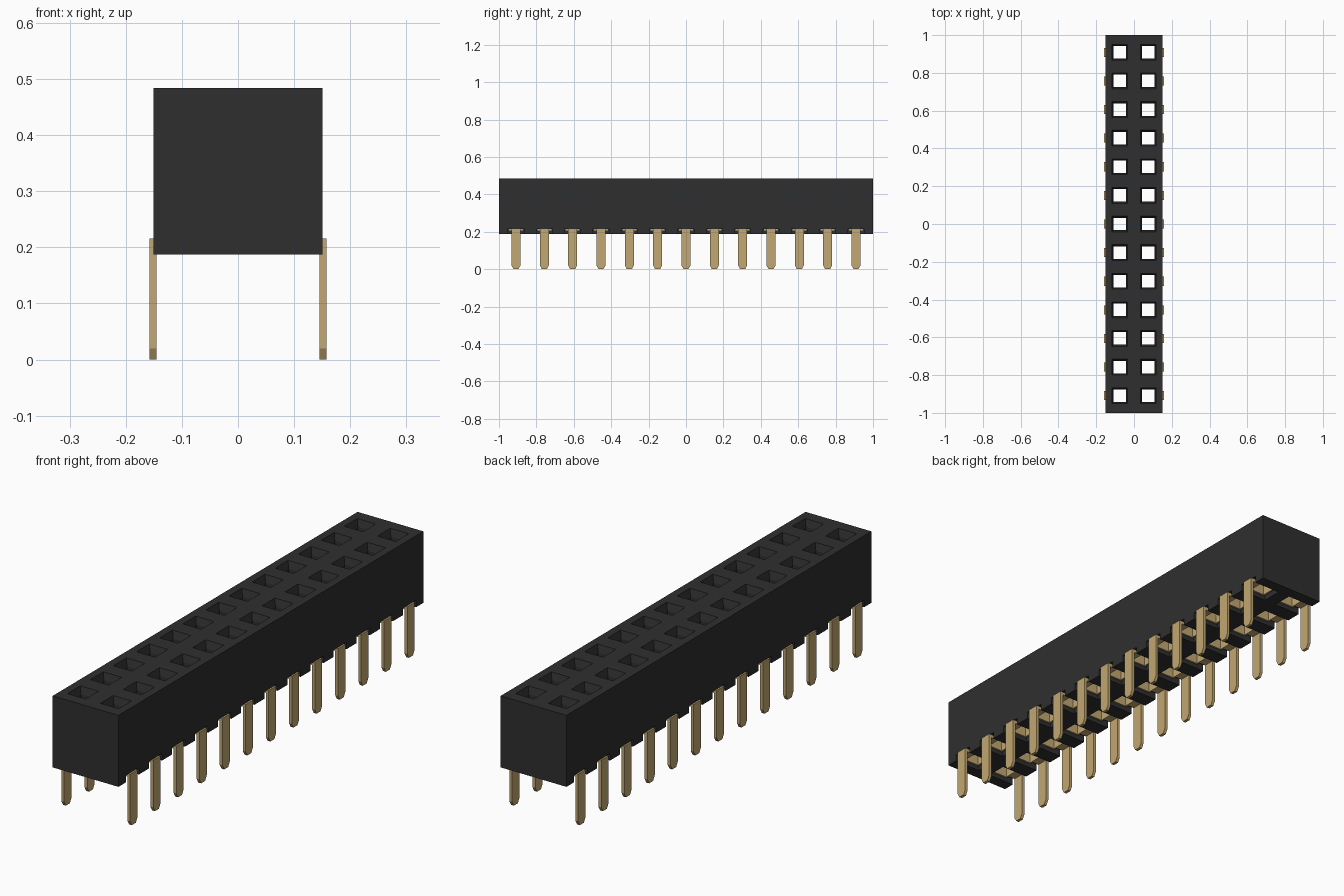
import bpy, bmesh
from mathutils import Vector

cube = bpy.data.objects.get("Cube")
if cube:
    bpy.data.objects.remove(cube, do_unlink=True)

ROWS, PITCH = 13, 0.1515
COL_X = PITCH / 2
BOTTOM, TOP, SLOT_TOP = 0.187, 0.484, 0.216
THICK = 0.013
ROW_Y = [(i - (ROWS - 1) / 2) * PITCH for i in range(ROWS)]


def material(name, rgb, rough):
    m = bpy.data.materials.new(name)
    m.use_nodes = True
    m.diffuse_color = (*rgb, 1)
    bsdf = m.node_tree.nodes["Principled BSDF"]
    bsdf.inputs["Base Color"].default_value = (*rgb, 1)
    bsdf.inputs["Roughness"].default_value = rough
    return m


BLACK = material("black plastic", (0.028, 0.028, 0.028), 0.6)
GOLD = material("gold metal", (0.54, 0.39, 0.17), 0.5)


def make(name, bm, mat):
    bmesh.ops.recalc_face_normals(bm, faces=bm.faces)
    me = bpy.data.meshes.new(name)
    bm.to_mesh(me)
    bm.free()
    me.materials.append(mat)
    ob = bpy.data.objects.new(name, me)
    bpy.context.collection.objects.link(ob)
    return ob


def box(bm, x0, x1, y0, y1, z0, z1):
    vs = bmesh.ops.create_cube(bm, size=1)["verts"]
    for v in vs:
        v.co = Vector(((x0 + x1) / 2 + v.co.x * (x1 - x0),
                       (y0 + y1) / 2 + v.co.y * (y1 - y0),
                       (z0 + z1) / 2 + v.co.z * (z1 - z0)))


def square_stack(bm, x, y, levels):
    """Closed solid lofted through centred squares given as (half width, z)."""
    rings = [[bm.verts.new((x + sx * h, y + sy * h, z))
              for sx, sy in ((-1, -1), (1, -1), (1, 1), (-1, 1))] for h, z in levels]
    for a, b in zip(rings, rings[1:]):
        for i in range(4):
            j = (i + 1) % 4
            bm.faces.new((a[i], a[j], b[j], b[i]))
    bm.faces.new(rings[0][::-1])
    bm.faces.new(rings[-1])


def cut(target, bm, name):
    cutter = make(name, bm, BLACK)
    cutter.hide_render = True
    mod = target.modifiers.new(name, 'BOOLEAN')
    mod.operation, mod.solver, mod.object = 'DIFFERENCE', 'EXACT', cutter
    bpy.context.view_layer.objects.active = target
    bpy.ops.object.modifier_apply(modifier=mod.name)
    bpy.data.objects.remove(cutter, do_unlink=True)


# Housing block
bm = bmesh.new()
box(bm, -0.151, 0.151, -1, 1, BOTTOM, TOP)
housing = make("housing", bm, BLACK)

# Slots under the block that open to the long sides
bm = bmesh.new()
for y in ROW_Y:
    for s in (-1, 1):
        xs = sorted((s * 0.028, s * 0.2))
        box(bm, *xs, y - 0.043, y + 0.043, BOTTOM - 0.05, SLOT_TOP)
cut(housing, bm, "slot_cutter")

# Sockets: funnel mouth, narrow throat, wider contact chamber
bm = bmesh.new()
for y in ROW_Y:
    for s in (-1, 1):
        square_stack(bm, s * COL_X, y, [(0.039, BOTTOM - 0.02), (0.039, 0.40), (0.033, 0.40),
                                        (0.033, TOP - 0.03), (0.042, TOP), (0.042, TOP + 0.02)])
cut(housing, bm, "socket_cutter")


def contact(bm, s, y):
    def sbox(xa, xb, *rest):
        box(bm, *sorted((s * xa, s * xb)), *rest)

    z0 = SLOT_TOP - THICK
    xi, xo, h = COL_X - 0.033, COL_X + 0.033, 0.033
    # foot plate framing the socket, then running out to the leg
    sbox(xi - 0.007, xi, y - 0.04, y + 0.04, z0, SLOT_TOP)
    sbox(xo, xo + 0.007, y - 0.04, y + 0.04, z0, SLOT_TOP)
    for t in (-1, 1):
        ys = sorted((y + t * h, y + t * 0.04))
        sbox(xi, xo, *ys, z0, SLOT_TOP)
        # spring walls inside the chamber
        ys = sorted((y + t * h, y + t * 0.0385))
        sbox(xi, xo, *ys, SLOT_TOP, 0.29)
    sbox(xi - 0.0055, xi, y - h, y + h, SLOT_TOP, 0.29)
    sbox(xo, xo + 0.0055, y - h, y + h, SLOT_TOP, 0.29)
    sbox(xo + 0.007, 0.145, y - 0.024, y + 0.024, z0, SLOT_TOP)
    # leg with a tip that narrows
    w, tip = 0.024, 0.013
    outline = [(-tip, 0), (tip, 0), (w, 0.02), (w, SLOT_TOP), (-w, SLOT_TOP), (-w, 0.02)]
    a = [bm.verts.new((s * 0.145, y + dy, z)) for dy, z in outline]
    b = [bm.verts.new((s * 0.158, y + dy, z)) for dy, z in outline]
    bm.faces.new(a)
    bm.faces.new(b[::-1])
    for i in range(6):
        j = (i + 1) % 6
        bm.faces.new((a[i], b[i], b[j], a[j]))


# Two rows of contacts
for s, side in ((-1, "right"), (1, "left")):
    bm = bmesh.new()
    for y in ROW_Y:
        contact(bm, s, y)
    make(side + "_contact_pins", bm, GOLD)
